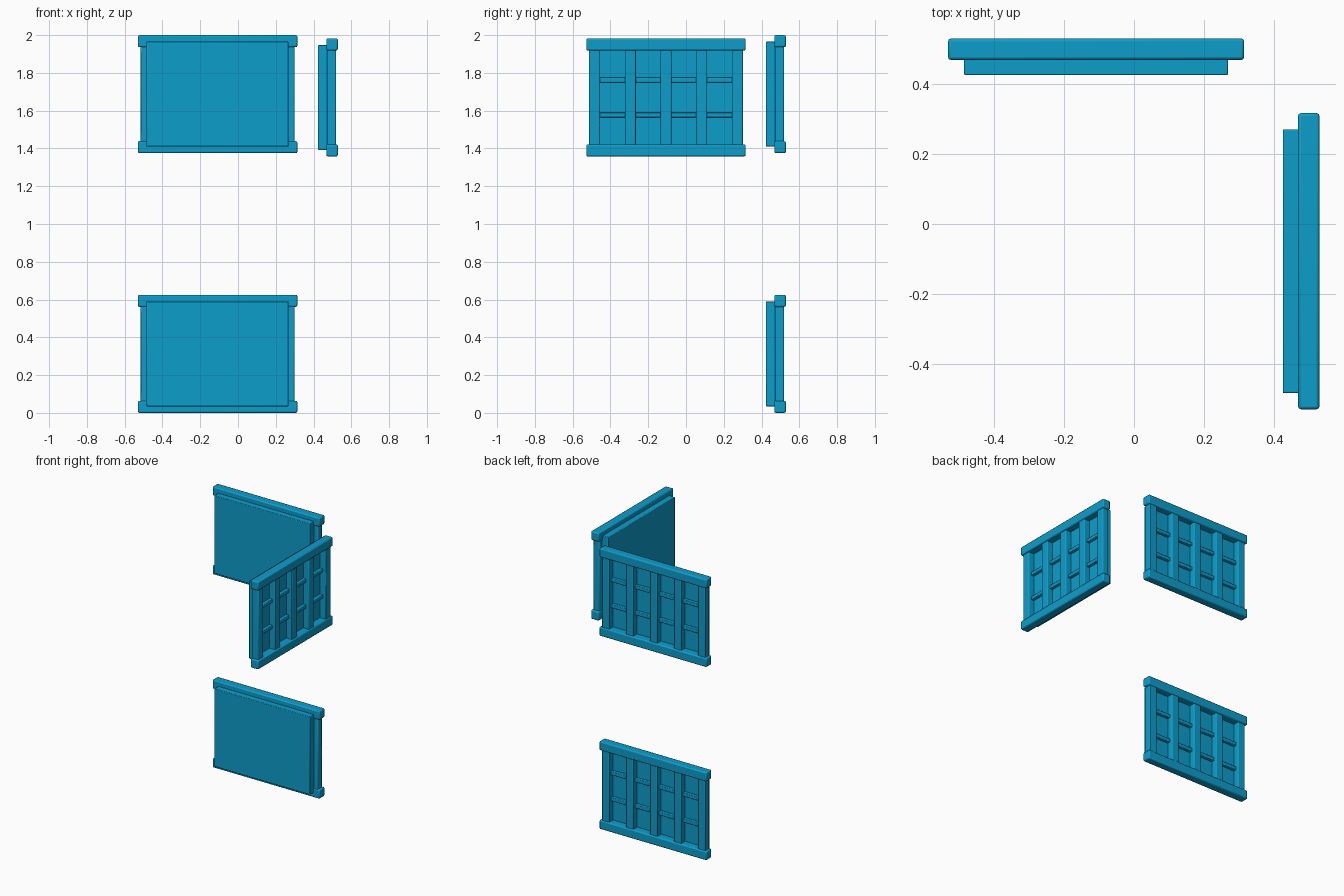
import bpy
import math
from mathutils import Matrix, Vector

if "Cube" in bpy.data.objects:
    bpy.data.objects.remove(bpy.data.objects["Cube"], do_unlink=True)

blue = bpy.data.materials.new("bright_blue")
blue.use_nodes = True
colour = (0.004, 0.34, 0.6, 1)
blue.diffuse_color = colour
blue.node_tree.nodes["Principled BSDF"].inputs["Base Color"].default_value = colour

LENGTH, HEIGHT, RAIL = 0.844, 0.625, 0.064
POST_GAP = 0.189


def block(name, centre, size, frame, bevel):
    """Box with softened edges, placed in the panel's own frame."""
    bpy.ops.mesh.primitive_cube_add(size=1)
    ob = bpy.context.object
    ob.name = name
    ob.data.transform(Matrix.Translation(Vector(centre)) @ Matrix.Diagonal((*size, 1)))
    ob.data.materials.append(blue)
    ob.matrix_world = frame
    mod = ob.modifiers.new("soft_edges", 'BEVEL')
    mod.width = bevel
    mod.segments = 2
    bpy.ops.object.shade_smooth_by_angle(angle=math.radians(30))
    return ob


def span(name, x, y, z, frame, bevel):
    """Box given by its (low, high) range on each axis."""
    ranges = (x, y, z)
    block(name, [(a + b) / 2 for a, b in ranges], [b - a for a, b in ranges], frame, bevel)


def panel(name, frame):
    half = HEIGHT / 2
    # Flat board on the inner side
    span(name + "_board", (-0.376, 0.376), (0.424, 0.476), (-0.278, 0.278), frame, 0.004)
    # Top and bottom rails
    for side, label in ((1, "top"), (-1, "bottom")):
        block(f"{name}_{label}_rail", (0, 0.498, side * (half - RAIL / 2)),
              (LENGTH, 0.061, RAIL), frame, 0.008)
    # Upright posts between the rails
    for i in range(5):
        x = (i - 2) * POST_GAP
        span(f"{name}_post_{i + 1}", (x - 0.029, x + 0.029), (0.471, 0.52),
             (-half + 0.05, half - 0.05), frame, 0.006)
    # Two thin crossbars in each bay
    for i in range(4):
        x = (i - 1.5) * POST_GAP
        for side, label in ((1, "upper"), (-1, "lower")):
            z = side * 0.0925
            span(f"{name}_{label}_crossbar_{i + 1}", (x - 0.075, x + 0.075),
                 (0.465, 0.498), (z - 0.013, z + 0.013), frame, 0.004)


# Two panels facing front and one turned to the side
turn = Matrix.Rotation(-math.pi / 2, 4, 'Z')
panel("upper_back_panel", Matrix.Translation((-0.108, 0, 1.6875)))
panel("lower_back_panel", Matrix.Translation((-0.108, 0, 0.3125)))
panel("side_panel", Matrix.Translation((0, -0.106, 1.67)) @ turn)
